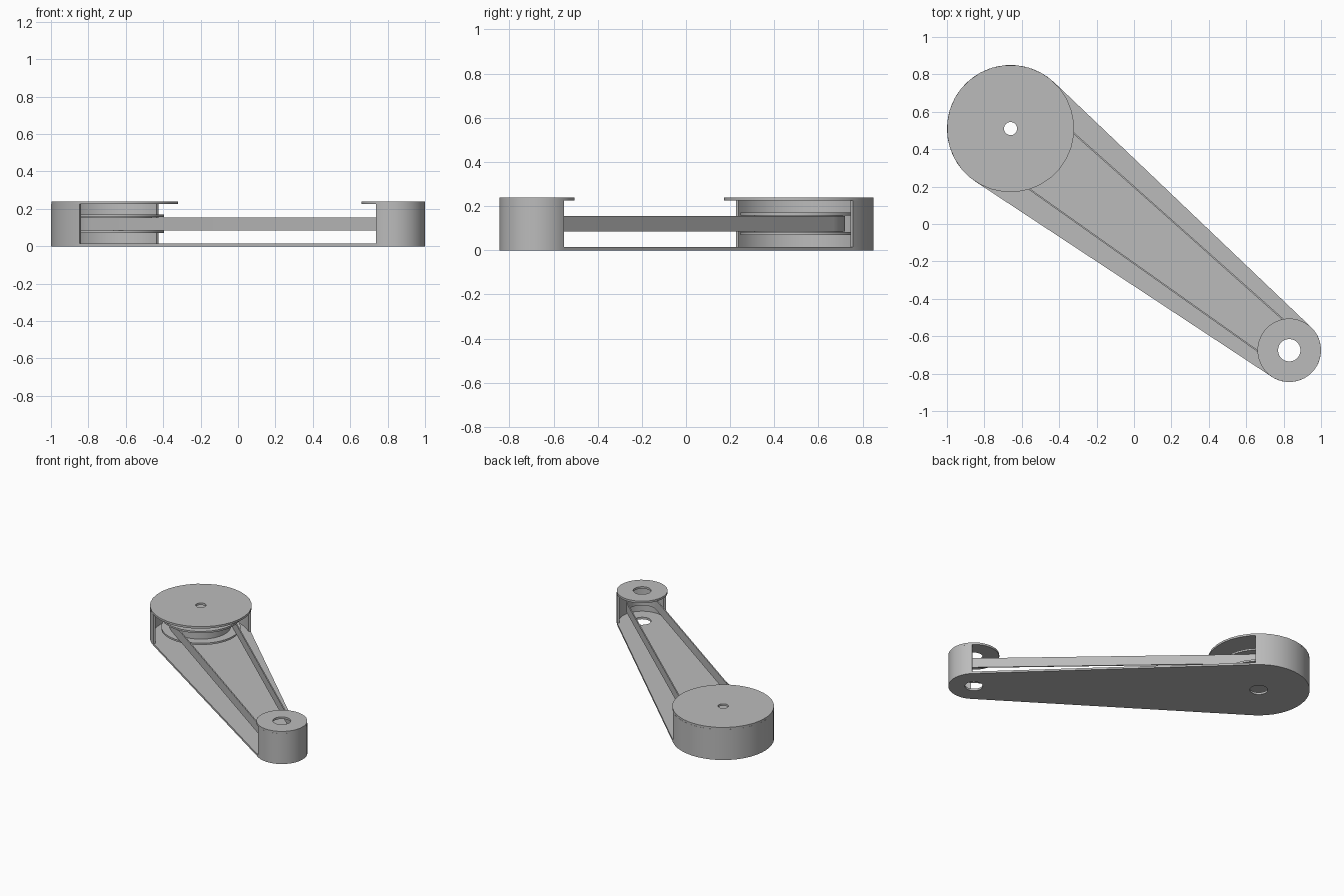
import bpy
from math import sin, cos, pi, asin, atan2, radians
from mathutils import Vector

cube = bpy.data.objects.get("Cube")
if cube:
    bpy.data.objects.remove(cube, do_unlink=True)

grey = bpy.data.materials.new("grey")
grey.use_nodes = True
GREY = (0.5, 0.5, 0.5, 1)
grey.diffuse_color = GREY
grey.node_tree.nodes["Principled BSDF"].inputs["Base Color"].default_value = GREY

BIG, SMALL = Vector((-0.66, 0.51)), Vector((0.83, -0.675))
R_BIG, R_SMALL = 0.34, 0.17
SHELL = 0.015
HEIGHT = 0.24
AXIS = SMALL - BIG
HEADING = atan2(AXIS.y, AXIS.x)


def arc(centre, r, a0, a1, n=24):
    return [centre + r * Vector((cos(a0 + (a1 - a0) * i / n), sin(a0 + (a1 - a0) * i / n)))
            for i in range(n + 1)]


def circle(centre, r, n=32):
    return arc(centre, r, pi / n, 2 * pi + pi / n, n)[:-1]


def tangent_angle(r_big, r_small):
    return pi / 2 - asin((r_big - r_small) / AXIS.length)


def big_arc(r, t):
    return arc(BIG, r, HEADING + t, HEADING + 2 * pi - t)


def small_arc(r, t):
    return arc(SMALL, r, HEADING - t, HEADING + t)


def hull(r_big, r_small):
    """Outline of a loop pulled tight around both ends."""
    t = tangent_angle(r_big, r_small)
    return big_arc(r_big, t) + small_arc(r_small, t)


def slab(name, loops, z0, z1):
    """Extrude closed outlines; inner outlines become holes."""
    curve = bpy.data.curves.new(name, "CURVE")
    curve.dimensions = "2D"
    curve.fill_mode = "BOTH"
    curve.extrude = (z1 - z0) / 2
    for loop in loops:
        spline = curve.splines.new("POLY")
        spline.points.add(len(loop) - 1)
        for point, p in zip(spline.points, loop):
            point.co = (p.x, p.y, 0, 1)
        spline.use_cyclic_u = True
    obj = bpy.data.objects.new(name, curve)
    obj.location.z = (z0 + z1) / 2
    bpy.context.collection.objects.link(obj)
    curve.materials.append(grey)
    bpy.ops.object.select_all(action="DESELECT")
    obj.select_set(True)
    bpy.context.view_layer.objects.active = obj
    bpy.ops.object.convert(target="MESH")
    bpy.ops.object.mode_set(mode="EDIT")
    bpy.ops.mesh.select_all(action="SELECT")
    bpy.ops.mesh.remove_doubles(threshold=0.0001)
    bpy.ops.mesh.normals_make_consistent(inside=False)
    bpy.ops.object.mode_set(mode="OBJECT")
    bpy.ops.object.shade_smooth_by_angle(angle=radians(30))


# Housing: base plate, end walls and round covers
t = tangent_angle(R_BIG, R_SMALL)
slab("base_plate", [hull(R_BIG, R_SMALL), circle(BIG, 0.06), circle(SMALL, 0.06)], 0, SHELL)
for name, end_arc, r in (("large_end_wall", big_arc, R_BIG), ("small_end_wall", small_arc, R_SMALL)):
    slab(name, [end_arc(r, t) + end_arc(r - SHELL, t)[::-1]], SHELL, HEIGHT - SHELL)
slab("large_cover", [circle(BIG, R_BIG), circle(BIG, 0.035)], HEIGHT - SHELL, HEIGHT)
slab("small_cover", [circle(SMALL, R_SMALL), circle(SMALL, 0.06)], HEIGHT - SHELL, HEIGHT)

# Pulley: core between two flanges
for name, r, z0, z1 in (("lower_flange", 0.265, 0.07, 0.083),
                        ("pulley_core", 0.2, 0.083, 0.157),
                        ("upper_flange", 0.265, 0.157, 0.17)):
    slab(name, [circle(BIG, r), circle(BIG, 0.035)], z0, z1)

# Belt running round the pulley and the small end
slab("belt", [hull(0.21, 0.105), hull(0.202, 0.097)], 0.085, 0.155)
